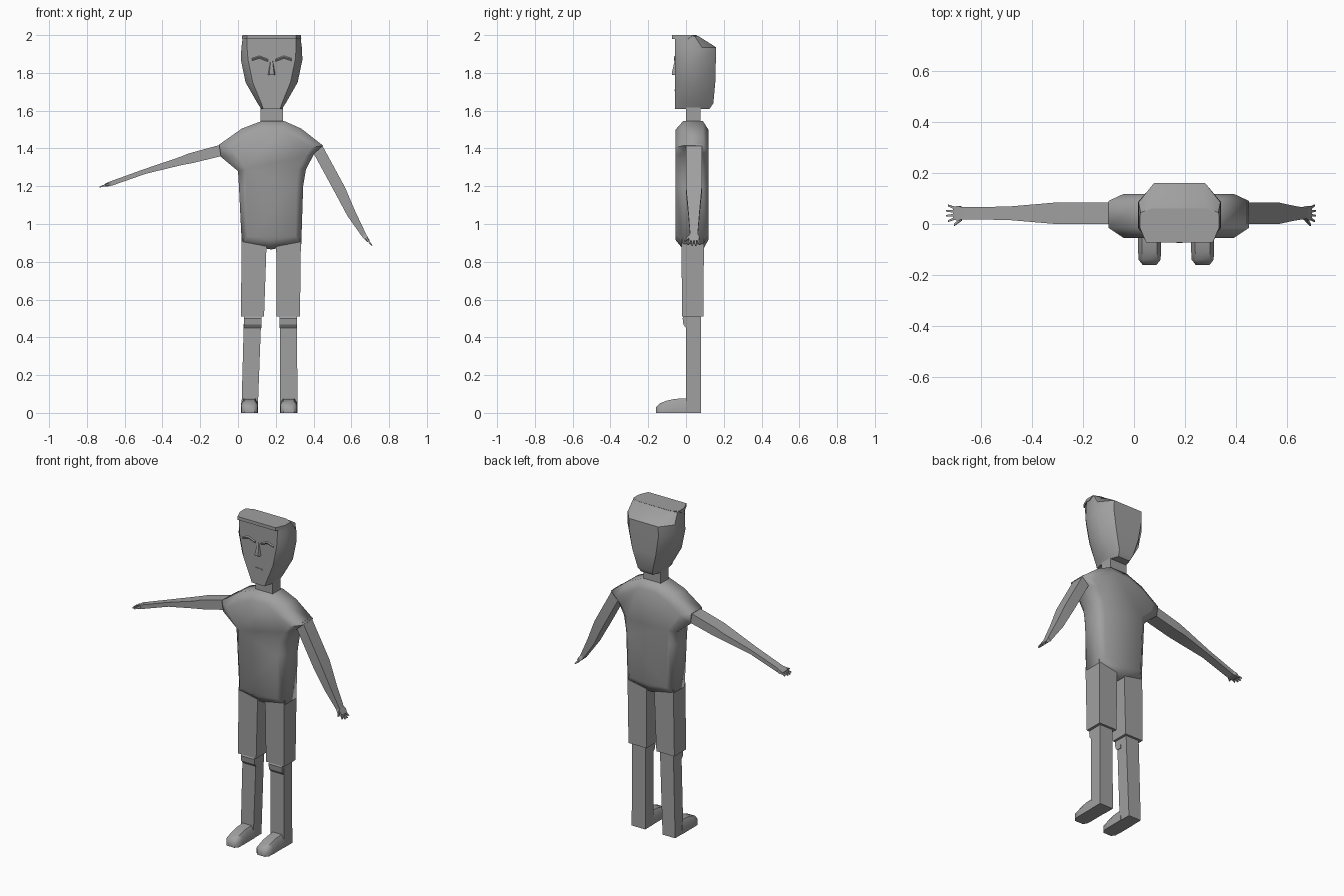
import bpy, bmesh, math
from mathutils import Vector

if "Cube" in bpy.data.objects:
    bpy.data.objects.remove(bpy.data.objects["Cube"])

grey = bpy.data.materials.new("plain_grey")
grey.diffuse_color = (0.35, 0.35, 0.35, 1)
grey.use_nodes = True
grey.node_tree.nodes["Principled BSDF"].inputs["Base Color"].default_value = grey.diffuse_color


def loft(name, rings, angle=30):
    """Skin a list of equal-length point rings and close both ends."""
    bm = bmesh.new()
    vs = [[bm.verts.new(p) for p in r] for r in rings]
    n = len(rings[0])
    for a, b in zip(vs, vs[1:]):
        for i in range(n):
            j = (i + 1) % n
            bm.faces.new((a[i], a[j], b[j], b[i]))
    bm.faces.new(vs[0][::-1])
    bm.faces.new(vs[-1])
    bmesh.ops.recalc_face_normals(bm, faces=bm.faces)
    me = bpy.data.meshes.new(name)
    bm.to_mesh(me)
    bm.free()
    me.materials.append(grey)
    ob = bpy.data.objects.new(name, me)
    bpy.context.collection.objects.link(ob)
    bpy.ops.object.select_all(action='DESELECT')
    ob.select_set(True)
    bpy.context.view_layer.objects.active = ob
    bpy.ops.object.shade_smooth_by_angle(angle=math.radians(angle))
    return ob


def block(name, levels, angle=30):
    """Box column from levels (z, x0, x1, y0, y1)."""
    return loft(name, [[(a, c, z), (b, c, z), (b, d, z), (a, d, z)]
                       for z, a, b, c, d in levels], angle)


def limb(name, path):
    """Four-sided limb along (x, y, z, half depth, half thickness)."""
    pts = [Vector(p[:3]) for p in path]
    rings = []
    for i, p in enumerate(path):
        d = pts[min(i + 1, len(pts) - 1)] - pts[max(i - 1, 0)]
        n = Vector((-d.z, 0, d.x)).normalized() * p[4]
        y = Vector((0, p[3], 0))
        rings.append([pts[i] + n + y, pts[i] + n - y,
                      pts[i] - n - y, pts[i] - n + y])
    return loft(name, rings, 25)


# Shirt: front outline lofted through the depth with a soft rim
outer = [(.125, 1.545), (.245, 1.545), (.335, 1.505), (.45, 1.415),
         (.405, 1.375), (.36, 1.29), (.345, 1.2), (.335, .895),
         (.175, .865), (.02, .895), (.005, 1.2), (0, 1.28),
         (-.09, 1.355), (-.1, 1.42), (.02, 1.505)]
inner = [(.13, 1.50), (.24, 1.50), (.31, 1.465), (.39, 1.405),
         (.36, 1.36), (.32, 1.29), (.31, 1.2), (.305, .935),
         (.175, .915), (.05, .935), (.04, 1.2), (.04, 1.29),
         (-.03, 1.36), (-.04, 1.405), (.045, 1.465)]
loft("shirt", [[(x, y, z) for x, z in o] for o, y in
               ((inner, -.055), (outer, -.015), (outer, .09), (inner, .118))], 60)

# Neck
block("neck", [(1.50, .12, .237, 0, .077), (1.65, .12, .237, 0, .077)])

# Head: eight-sided rings with flat face and flat back
CX = .178


def head_ring(z, w, fw, bw, yb, yf=-.057):
    ym = min(.085, yb - .02)
    half = [(fw, yf), (w, -.015), (w, ym), (bw, yb)]
    return ([(CX + x, y, z) for x, y in half] +
            [(CX - x, y, z) for x, y in half[::-1]])


loft("head", [head_ring(*r) for r in (
    (1.61, .055, .045, .04, .125), (1.64, .075, .055, .05, .145),
    (1.75, .138, .10, .08, .155), (1.87, .163, .125, .10, .158),
    (1.935, .16, .13, .10, .16), (1.995, .152, .13, .10, .065))], 40)

# Flat hair fringe over the brow
loft("fringe", [head_ring(1.98, .157, .13, .11, .03, -.073),
                head_ring(2.0, .155, .13, .11, .06, -.073)])

# Nose, brows and mouth
loft("nose", [[(CX - w, -.05, z), (CX - w * .6, y, z),
               (CX + w * .6, y, z), (CX + w, -.05, z)]
              for z, w, y in ((1.79, .021, -.073), (1.80, .02, -.075),
                              (1.865, .008, -.06))])
for s, side in ((-1, "left"), (1, "right")):
    loft(side + "_brow", [[(CX + s * x, -.05, z - .018), (CX + s * x, -.063, z),
                           (CX + s * x, -.05, z + .012)]
                          for x, z in ((.02, 1.868), (.065, 1.885), (.105, 1.872))])
block("mouth", [(1.705, CX - .03, CX + .03, -.06, -.05),
                (1.712, CX - .025, CX + .025, -.06, -.05)])

# Arms
Y = .042
limb("left_arm", [(-.06, Y, 1.397, .042, .03), (-.255, Y, 1.347, .042, .027),
                  (-.30, Y, 1.334, .042, .022), (-.49, Y, 1.279, .026, .013),
                  (-.67, Y, 1.215, .024, .012)])
limb("right_arm", [(.415, Y, 1.41, .042, .03), (.54, Y, 1.18, .042, .03),
                   (.60, Y, 1.055, .030, .024), (.67, Y, .935, .02, .012)])

# Hands: palm, four fingers and a thumb
for side, wrist, d in (("left", (-.665, Y, 1.217), (-.95, 0, -.3)),
                       ("right", (.665, Y, .942), (.62, 0, -.78))):
    w, d = Vector(wrist), Vector(d).normalized()

    def at(dist, dy, hy, ht):
        p = w + d * dist
        return (p.x, Y + dy, p.z, hy, ht)

    limb(side + "_palm", [at(0, 0, .021, .012), at(.02, 0, .029, .011),
                          at(.042, 0, .025, .007)])
    for i, spread in enumerate((-1.5, -.5, .5, 1.5)):
        tip = .072 if abs(spread) < 1 else .064
        limb(f"{side}_finger_{i + 1}", [at(.035, spread * .013, .005, .005),
                                        at(tip, spread * .02, .0035, .003)])
    limb(side + "_thumb", [at(.01, -.022, .007, .006),
                           at(.04, -.046, .004, .004)])

# Legs: (shorts top, shorts hem, knee, ankle) x ranges for each side
for side, top, hem, knee, ankle in (
        ("left", (.02, .152), (.015, .138), (.032, .124), (.018, .104)),
        ("right", (.202, .333), (.205, .328), (.221, .312), (.222, .315))):
    block(side + "_shorts", [(.51, *hem, -.02, .092), (.92, *top, -.025, .095)])
    block(side + "_shin", [(0, *ankle, 0, .08), (.53, *knee, 0, .078)])
    # Knee pad with a bevelled lower edge
    block(side + "_knee", [(.45, *knee, 0, .03), (.468, *knee, -.014, .03),
                           (.50, *knee, -.018, .03), (.515, *knee, -.01, .03)])
    # Shoe with rounded toe
    cx, hw = sum(ankle) / 2, .045
    rings = []
    for y, k, h in ((.01, 1, .078), (-.06, 1, .074), (-.105, 1, .064),
                    (-.14, .95, .05), (-.16, .6, .03)):
        a = hw * k
        rings.append([(cx - a, y, 0), (cx + a, y, 0), (cx + a, y, h * .65),
                      (cx + a * .65, y, h), (cx - a * .65, y, h),
                      (cx - a, y, h * .65)])
    loft(side + "_shoe", rings, 50)
